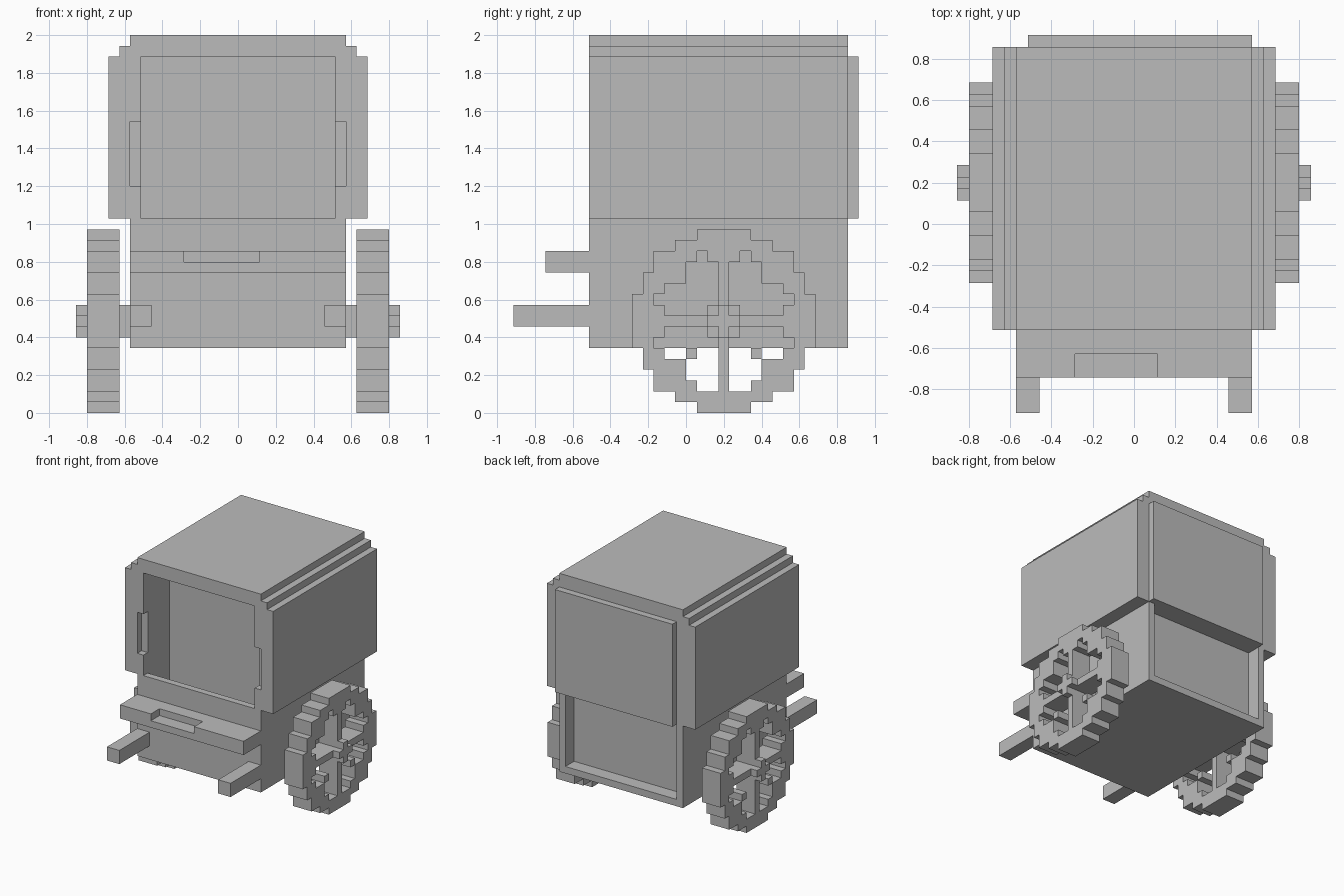
import bpy, bmesh, math

if "Cube" in bpy.data.objects:
    bpy.data.objects.remove(bpy.data.objects["Cube"])

U = 2 / 35  # one block of the grid

grey = bpy.data.materials.new("plain_grey")
grey.diffuse_color = (0.5, 0.5, 0.5, 1)
grey.use_nodes = True
grey.node_tree.nodes["Principled BSDF"].inputs["Base Color"].default_value = grey.diffuse_color


def cells(b):
    x0, x1, y0, y1, z0, z1 = b
    return {(x, y, z) for x in range(x0, x1) for y in range(y0, y1) for z in range(z0, z1)}


# Blocky part: union of boxes minus cut boxes, only the outer skin is kept
def part(name, add, cut=()):
    solid = set().union(*map(cells, add))
    for b in cut:
        solid -= cells(b)
    bm = bmesh.new()
    verts = {}

    def vert(p):
        if p not in verts:
            verts[p] = bm.verts.new([c * U for c in p])
        return verts[p]

    for c in solid:
        for axis in range(3):
            for side in (0, 1):
                n = list(c)
                n[axis] += 2 * side - 1
                if tuple(n) in solid:
                    continue
                a, b = (axis + 1) % 3, (axis + 2) % 3
                quad = []
                for da, db in ((0, 0), (1, 0), (1, 1), (0, 1)):
                    p = list(c)
                    p[axis] += side
                    p[a] += da
                    p[b] += db
                    quad.append(vert(tuple(p)))
                bm.faces.new(quad if side else quad[::-1])
    bmesh.ops.dissolve_limit(bm, angle_limit=math.radians(1), verts=bm.verts[:],
                             edges=bm.edges[:], delimit={'NORMAL'})
    me = bpy.data.meshes.new(name)
    bm.to_mesh(me)
    bm.free()
    me.materials.append(grey)
    ob = bpy.data.objects.new(name, me)
    bpy.context.collection.objects.link(ob)
    return ob


def side_box(b, s):
    return b if s > 0 else (-b[1], -b[0]) + tuple(b[2:])


# Lower body with foot well and rear recess
part("lower_body", [(-10, 10, -9, 15, 6, 18)],
     [(-9, 9, -8, -3, 14, 18), (-9, 9, 13, 15, 7, 18)])

# Cab with stepped roof, front opening and shallow side notches
part("cab", [(-12, 12, -9, 15, 18, 33), (-11, 11, -9, 15, 33, 34), (-10, 10, -9, 15, 34, 35)],
     [(-9, 9, -9, -3, 18, 33), (-10, 10, -9, -8, 21, 27)])

# Rear panel
part("rear_panel", [(-9, 10, 15, 16, 18, 33)])

# Footboard with a notch in its front edge
part("footboard", [(-10, 10, -13, -9, 13, 15)], [(-5, 2, -13, -11, 14, 15)])

# Wheel outline as centred boxes (half width, half height, doubled), centre y 3.5 z 8.5
rim = [(17, 5), (15, 9), (13, 13), (9, 15), (5, 17)]
# Gaps between spokes on one half: y0, y1, z0, z1
gaps = [(1, 2, 14, 15), (0, 3, 12, 14), (-2, 3, 11, 12), (-3, 3, 10, 11), (-2, 3, 9, 10),
        (-2, 3, 7, 8), (-3, 3, 6, 7), (-2, 0, 5, 6), (1, 3, 5, 6), (0, 3, 3, 5), (1, 3, 2, 3)]

for s, label in ((1, "right"), (-1, "left")):
    add = [side_box((11, 14, (7 - w) // 2, (7 + w) // 2, (17 - h) // 2, (17 + h) // 2), s)
           for w, h in rim]
    cut = []
    for y0, y1, z0, z1 in gaps:
        cut += [side_box((11, 14, y0, y1, z0, z1), s),
                side_box((11, 14, 7 - y1, 7 - y0, z0, z1), s)]
    hub = [side_box((14, 15, 2, 5, 8, 9), s), side_box((14, 15, 3, 4, 7, 10), s)]
    part("wheel_" + label, add + hub, cut)
    # Axle stub and pulling shaft
    part("axle_" + label, [side_box((10, 11, 2, 5, 7, 10), s)])
    part("shaft_" + label, [side_box((8, 10, -16, -9, 8, 10), s)])
